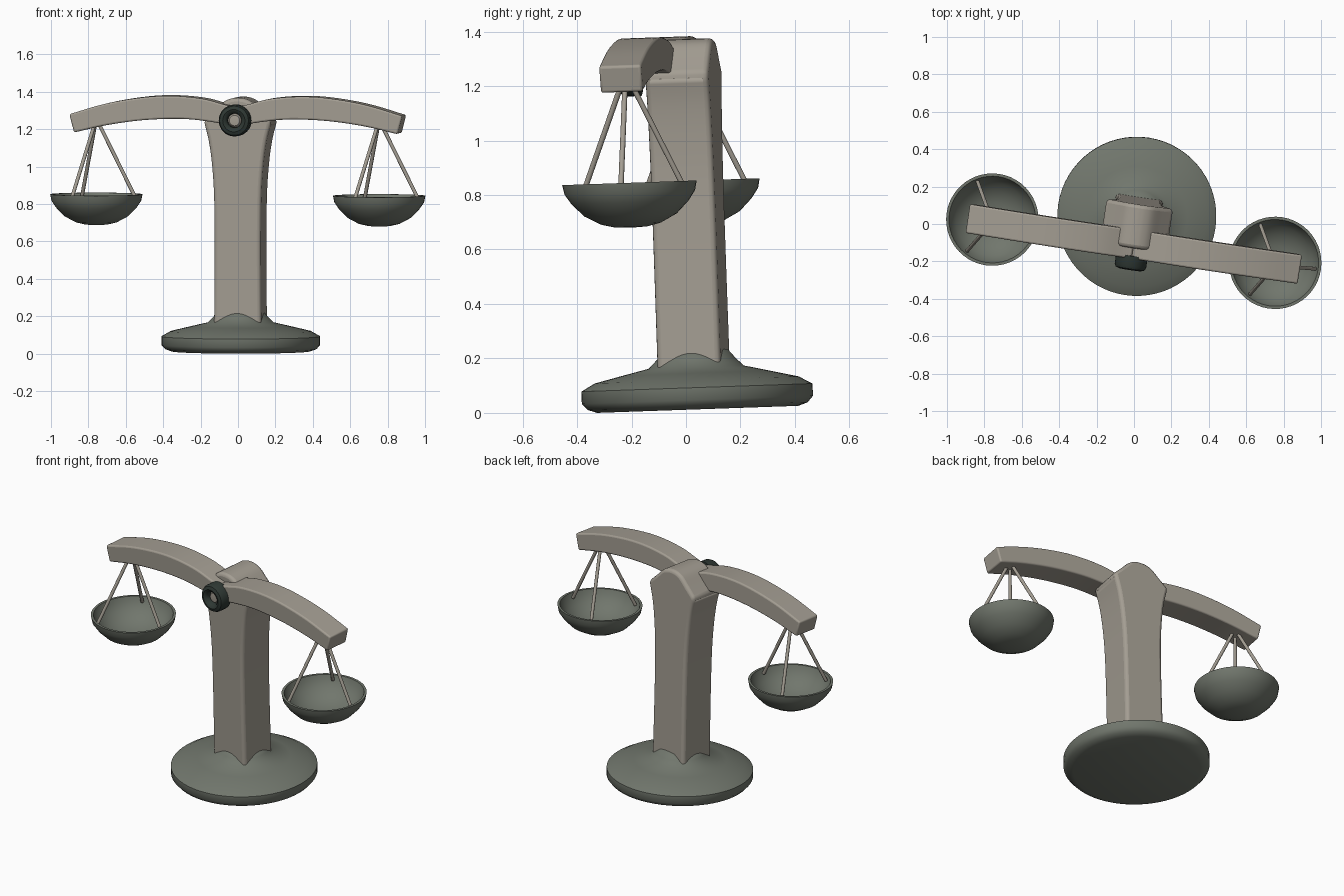
import bpy, bmesh, math
from mathutils import Matrix, Vector

if "Cube" in bpy.data.objects:
    bpy.data.objects.remove(bpy.data.objects["Cube"])

# Whole scale is turned and leans slightly forward
POSE = (Matrix.Translation((0.015, 0.043, 0.013))
        @ Matrix.Rotation(math.radians(2), 4, 'X')
        @ Matrix.Rotation(math.radians(-8.7), 4, 'Z'))
BEAM_Y = -0.107


def material(name, rgb):
    m = bpy.data.materials.new(name)
    m.diffuse_color = (*rgb, 1)
    m.use_nodes = True
    m.node_tree.nodes["Principled BSDF"].inputs["Base Color"].default_value = m.diffuse_color
    return m


STONE = material("warm_stone", (0.37, 0.34, 0.29))
SLATE = material("green_slate", (0.165, 0.183, 0.152))
DARK = material("dark_green", (0.028, 0.04, 0.034))


def finish(name, bm, mat, angle=40, bevel=0, segments=3):
    bmesh.ops.recalc_face_normals(bm, faces=bm.faces)
    mesh = bpy.data.meshes.new(name)
    bm.to_mesh(mesh)
    bm.free()
    mesh.materials.append(mat)
    ob = bpy.data.objects.new(name, mesh)
    bpy.context.collection.objects.link(ob)
    ob.matrix_world = POSE
    if bevel:
        mod = ob.modifiers.new("rounded_edges", 'BEVEL')
        mod.width, mod.segments = bevel, segments
        mod.limit_method, mod.angle_limit = 'ANGLE', math.radians(35)
    bpy.ops.object.select_all(action='DESELECT')
    ob.select_set(True)
    bpy.context.view_layer.objects.active = ob
    bpy.ops.object.shade_smooth_by_angle(angle=math.radians(angle))
    return ob


def lathe(name, profile, mat, matrix=Matrix(), angle=40, steps=48):
    """Spin (radius, height) points about the vertical, then place the result."""
    bm = bmesh.new()
    verts = [bm.verts.new((r, 0, z)) for r, z in profile]
    edges = [bm.edges.new(p) for p in zip(verts, verts[1:])]
    bmesh.ops.spin(bm, geom=verts + edges, axis=(0, 0, 1), cent=(0, 0, 0),
                   angle=math.tau, steps=steps)
    bmesh.ops.remove_doubles(bm, verts=bm.verts, dist=1e-4)
    bm.transform(matrix)
    return finish(name, bm, mat, angle)


def slab(name, outline, y0, y1, mat, bevel, angle=40):
    """Extrude an x-z outline from y0 to y1."""
    bm = bmesh.new()
    face = bm.faces.new([bm.verts.new((x, y0, z)) for x, z in outline])
    ext = bmesh.ops.extrude_face_region(bm, geom=[face])["geom"]
    bmesh.ops.translate(bm, vec=(0, y1 - y0, 0),
                        verts=[v for v in ext if isinstance(v, bmesh.types.BMVert)])
    return finish(name, bm, mat, angle, bevel)


def smooth_path(points, n=6):
    """Catmull-Rom points through a short list."""
    pts = [Vector(p) for p in points]
    pts = [2 * pts[0] - pts[1]] + pts + [2 * pts[-1] - pts[-2]]
    out = []
    for a, b, c, d in zip(pts, pts[1:], pts[2:], pts[3:]):
        for i in range(n):
            t = i / n
            out.append(0.5 * (2 * b + (c - a) * t + (2 * a - 5 * b + 4 * c - d) * t ** 2
                              + (3 * b - a - 3 * c + d) * t ** 3))
    return [tuple(p) for p in out] + [tuple(points[-1])]


def rod(name, a, b, radius, mat):
    a, b = Vector(a), Vector(b)
    bm = bmesh.new()
    bmesh.ops.create_cone(bm, cap_ends=True, segments=10, radius1=radius,
                          radius2=radius, depth=(b - a).length)
    bm.transform(Matrix.Translation((a + b) / 2)
                 @ (b - a).to_track_quat('Z', 'Y').to_matrix().to_4x4())
    return finish(name, bm, mat)


# Round foot with a raised collar around the pillar
lathe("base", [(0, 0), (0.37, 0), (0.405, 0.012), (0.425, 0.035), (0.425, 0.08),
               (0.375, 0.108), (0.27, 0.133), (0.175, 0.155), (0.145, 0.185),
               (0.12, 0.215), (0.08, 0.225), (0, 0.225)], SLATE, angle=60, steps=64)

# Pillar flaring to shoulders, with a bell-shaped head
half = smooth_path([(0.128, 0.1), (0.125, 0.5), (0.127, 0.8), (0.137, 0.98),
                    (0.155, 1.12), (0.183, 1.235)])
half += smooth_path([(0.125, 1.29), (0.075, 1.338), (0.035, 1.356), (0, 1.36)], 4)
pillar = half + [(-x, z) for x, z in reversed(half[:-1])]
slab("pillar", pillar, -0.127, 0.108, STONE, 0.025, 50)

# Two arched arms meeting in a notch at the middle
top = smooth_path([(0, 1.312), (0.06, 1.325), (0.18, 1.356), (0.34, 1.37),
                   (0.5, 1.362), (0.7, 1.328), (0.9, 1.27)])
low = smooth_path([(0.875, 1.172), (0.7, 1.212), (0.5, 1.24), (0.3, 1.248),
                   (0.15, 1.235), (0, 1.21)])
arm = top + low
for side, label in ((-1, "left"), (1, "right")):
    slab(label + "_arm", [(side * x, z) for x, z in arm],
         BEAM_Y - 0.078, BEAM_Y + 0.078, STONE, 0.014)

    # Hanging bowl with a thin rim
    cx = side * 0.765
    lathe(label + "_pan", [(0, 0.675), (0.06, 0.678), (0.11, 0.69), (0.17, 0.722),
                           (0.215, 0.768), (0.24, 0.805), (0.247, 0.84), (0.232, 0.84),
                           (0.222, 0.81), (0.195, 0.77), (0.15, 0.732), (0.09, 0.705),
                           (0, 0.697)],
          SLATE, Matrix.Translation((cx, BEAM_Y, 0)), 45)

    # Three hanging rods per bowl
    for i in range(3):
        d = Vector((math.cos(i * math.tau / 3), math.sin(i * math.tau / 3), 0))
        c = Vector((cx, BEAM_Y, 0))
        rod(f"{label}_rod_{i + 1}", c + d * 0.215 + Vector((0, 0, 0.815)),
            c + d * 0.01 + Vector((0, 0, 1.225)), 0.01, STONE)

# Pivot ring and pin on the front, turned to face forward
FRONT = Matrix.Translation((0, -0.17, 1.242)) @ Matrix.Rotation(math.radians(90), 4, 'X')
lathe("pivot_ring", [(0.038, 0), (0.085, 0), (0.085, 0.055), (0.078, 0.07), (0.06, 0.077),
                     (0.045, 0.07), (0.038, 0.055), (0.038, 0)], DARK, FRONT, steps=32)
lathe("pivot_pin", [(0, 0), (0.037, 0), (0.037, 0.04), (0.028, 0.052), (0, 0.055)],
      STONE, FRONT, steps=32)
